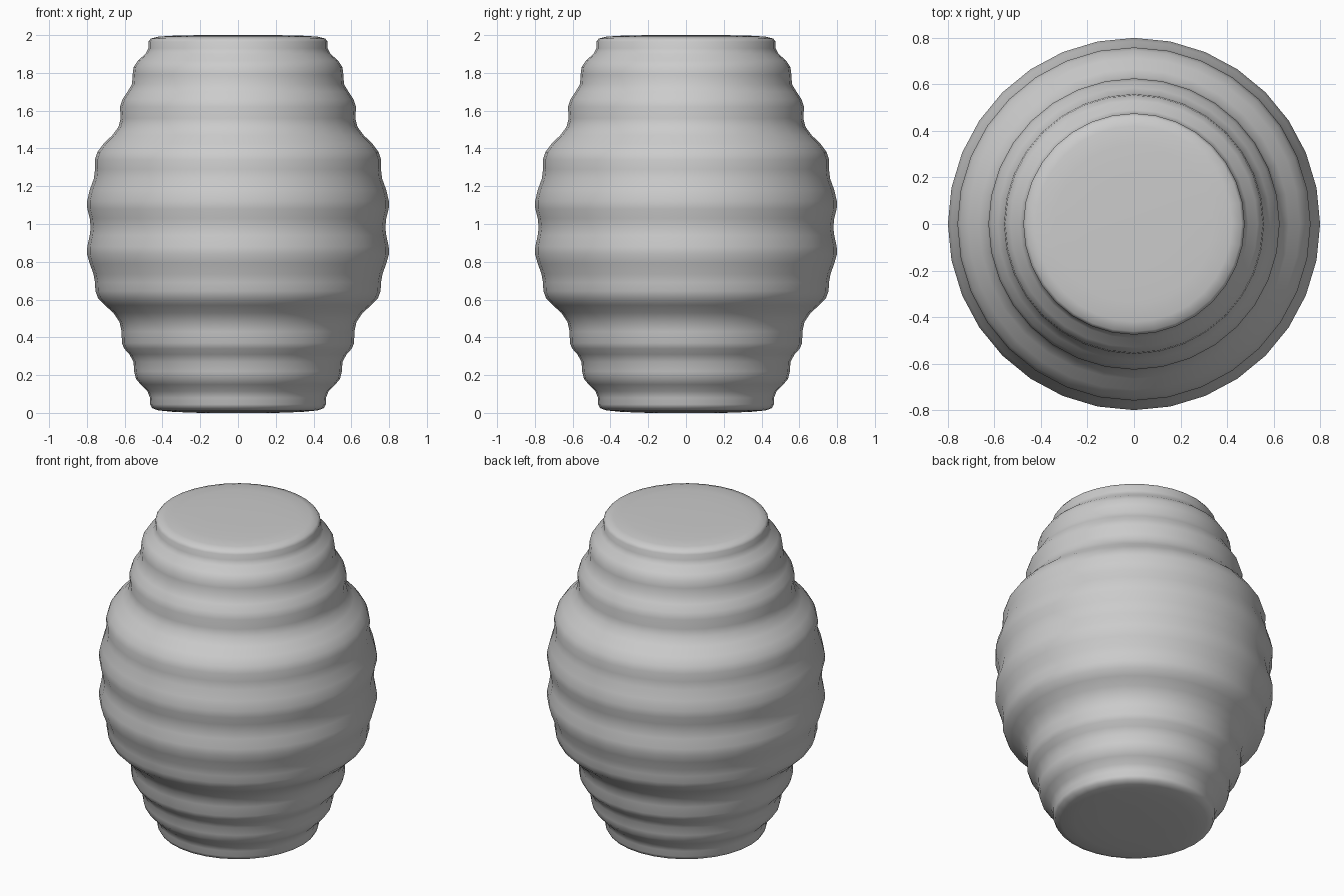
import bpy, bmesh, math

SEGMENTS = 32

# Ribbed barrel silhouette, (radius, height) from bottom to top
PROFILE = [
    (0.20, 0.0), (0.34, 0.005), (0.42, 0.013), (0.455, 0.025), (0.465, 0.045),
    (0.466, 0.08), (0.48, 0.115), (0.515, 0.15), (0.54, 0.18), (0.55, 0.22),
    (0.553, 0.27), (0.575, 0.31), (0.602, 0.34), (0.615, 0.37), (0.616, 0.43),
    (0.627, 0.48), (0.66, 0.53), (0.705, 0.57), (0.74, 0.605), (0.755, 0.645),
    (0.757, 0.69), (0.765, 0.735), (0.785, 0.79), (0.799, 0.84), (0.798, 0.88),
    (0.785, 0.94), (0.78, 0.98), (0.785, 1.03), (0.798, 1.08), (0.799, 1.12),
    (0.785, 1.18), (0.763, 1.24), (0.757, 1.29), (0.758, 1.34), (0.745, 1.38),
    (0.712, 1.425), (0.665, 1.47), (0.632, 1.515), (0.621, 1.56), (0.625, 1.62),
    (0.612, 1.66), (0.585, 1.70), (0.561, 1.74), (0.558, 1.79), (0.553, 1.83),
    (0.53, 1.865), (0.49, 1.90), (0.474, 1.93), (0.475, 1.965), (0.462, 1.982),
    (0.42, 1.992), (0.34, 1.997), (0.20, 2.0),
]


def lathe(name, profile, segments):
    """Revolve a profile around z and cap both ends."""
    bm = bmesh.new()
    rings = []
    for r, z in profile:
        rings.append([bm.verts.new((r * math.cos(a), r * math.sin(a), z))
                      for a in (2 * math.pi * i / segments for i in range(segments))])
    for low, high in zip(rings, rings[1:]):
        for i in range(segments):
            j = (i + 1) % segments
            bm.faces.new((low[i], low[j], high[j], high[i]))
    bm.faces.new(rings[0][::-1])
    bm.faces.new(rings[-1])
    for face in bm.faces:
        face.smooth = True
    mesh = bpy.data.meshes.new(name)
    bm.to_mesh(mesh)
    bm.free()
    obj = bpy.data.objects.new(name, mesh)
    bpy.context.collection.objects.link(obj)
    return obj


# Ribbed barrel body
lathe("ribbed_barrel", PROFILE, SEGMENTS)
